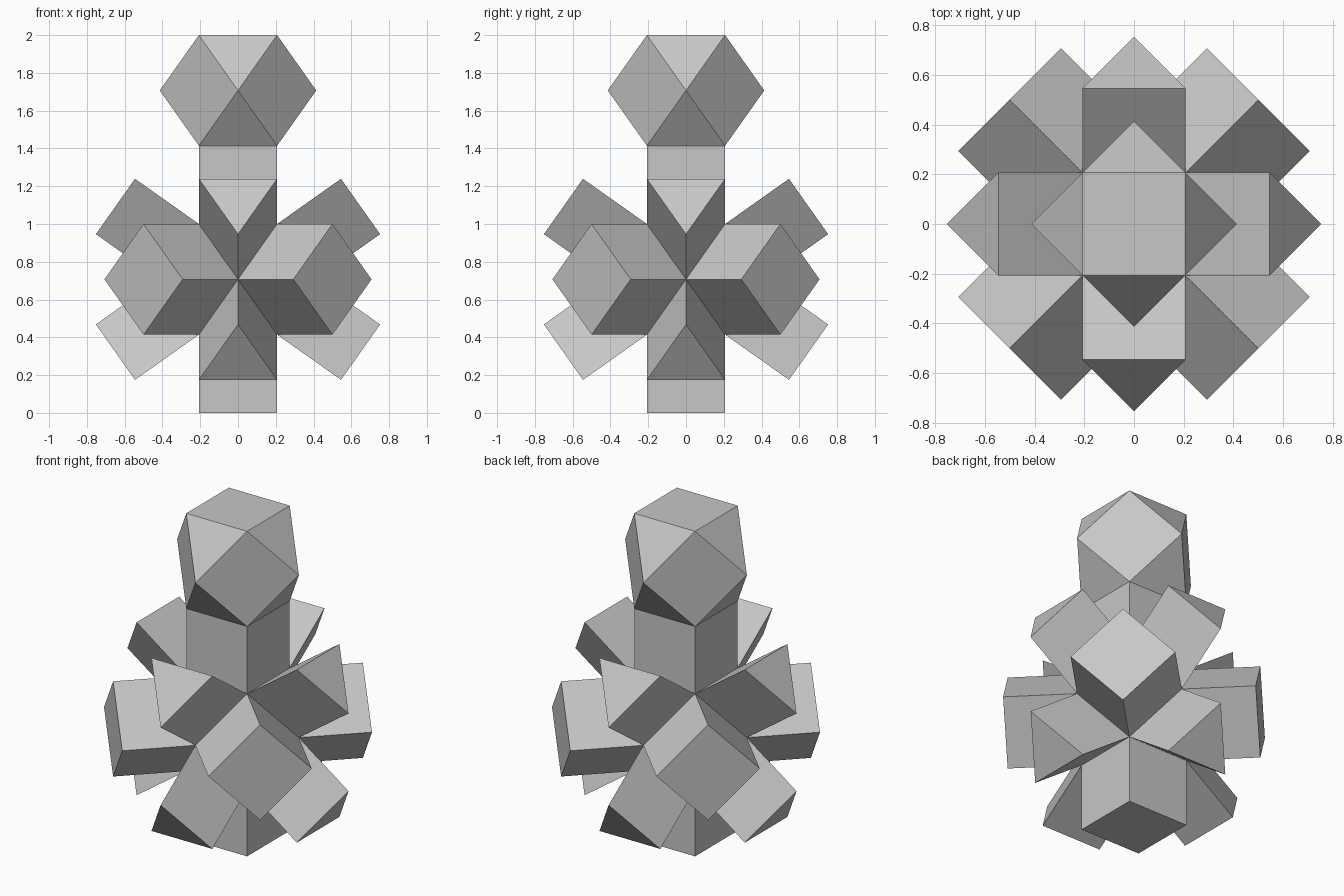
import bpy, bmesh, math
from mathutils import Matrix, Vector

if "Cube" in bpy.data.objects:
    bpy.data.objects.remove(bpy.data.objects["Cube"], do_unlink=True)

EDGE = math.sqrt(2) - 1          # every edge has this length
R = EDGE / math.sqrt(2)          # centre to square face
CORE_Z = R + EDGE                # core centre above the ground
HEAD_Z = CORE_Z + 2 * R + EDGE   # head centre

grey = bpy.data.materials.new("light grey")
grey.use_nodes = True
colour = (0.57, 0.57, 0.57, 1)
grey.diffuse_color = colour
grey.node_tree.nodes["Principled BSDF"].inputs["Base Color"].default_value = colour


def finish(bm, name):
    bmesh.ops.recalc_face_normals(bm, faces=bm.faces)
    mesh = bpy.data.meshes.new(name)
    bm.to_mesh(mesh)
    bm.free()
    mesh.materials.append(grey)
    obj = bpy.data.objects.new(name, mesh)
    bpy.context.collection.objects.link(obj)
    return obj


def cuboctahedron(name, z):
    """Hull of the twelve edge midpoints of a cube, turned 45 degrees."""
    bm = bmesh.new()
    for a in (-R, R):
        for b in (-R, R):
            for co in ((a, b, 0), (a, 0, b), (0, a, b)):
                bm.verts.new(co)
    bmesh.ops.convex_hull(bm, input=bm.verts[:])
    bmesh.ops.dissolve_limit(bm, angle_limit=0.02, verts=bm.verts[:], edges=bm.edges[:])
    turn = Matrix.Translation((0, 0, z)) @ Matrix.Rotation(math.pi / 4, 4, 'Z')
    bmesh.ops.transform(bm, matrix=turn, verts=bm.verts[:])
    return finish(bm, name)


def prism(name, base, offset):
    """Closed block swept from a polygon along an offset."""
    bm = bmesh.new()
    low = [bm.verts.new(p) for p in base]
    high = [bm.verts.new(p + offset) for p in base]
    bm.faces.new(low[::-1])
    bm.faces.new(high)
    n = len(base)
    for i in range(n):
        j = (i + 1) % n
        bm.faces.new((low[i], low[j], high[j], high[i]))
    return finish(bm, name)


def direction_name(n):
    words = []
    for value, plus, minus in ((n.z, "upper", "lower"), (n.y, "back", "front"), (n.x, "left", "right")):
        if abs(value) > 0.1:
            words.append(plus if value > 0 else minus)
    return "_".join(words)


# Core and head
core = cuboctahedron("core", CORE_Z)
cuboctahedron("head", HEAD_Z)

# A cube on each square face of the core, a triangular prism on each triangle
for face in core.data.polygons:
    kind = "cube" if len(face.vertices) == 4 else "triangular_prism"
    points = [core.data.vertices[i].co.copy() for i in face.vertices]
    normal = Vector(face.normal)
    prism(direction_name(normal) + "_" + kind, points, normal * EDGE)
